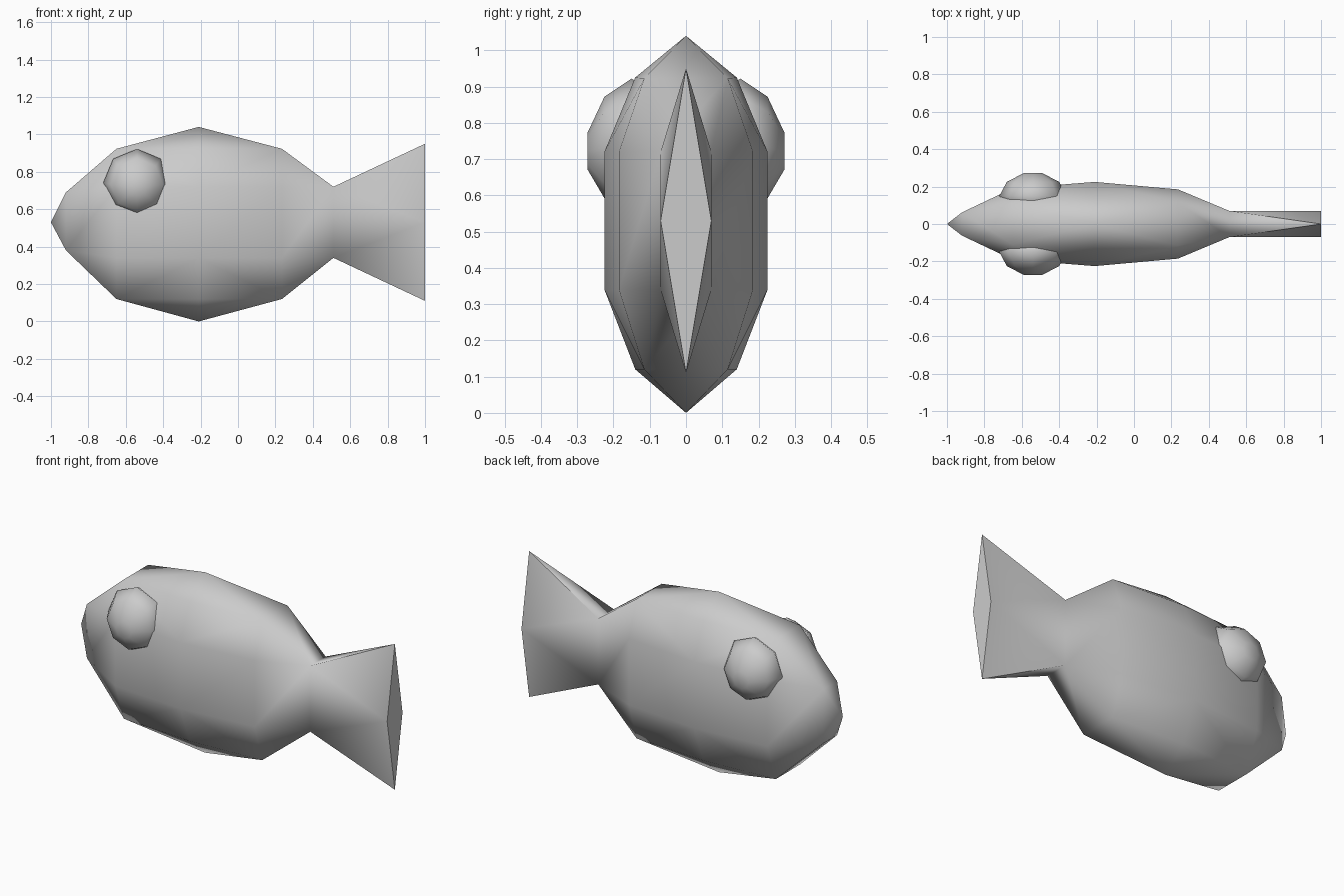
import bpy, bmesh, math

if "Cube" in bpy.data.objects:
    bpy.data.objects.remove(bpy.data.objects["Cube"])


def hull(bm, pts):
    verts = [bm.verts.new(p) for p in pts]
    res = bmesh.ops.convex_hull(bm, input=verts)
    junk = {v for v in res["geom_interior"] + res["geom_unused"]
            if isinstance(v, bmesh.types.BMVert)}
    bmesh.ops.delete(bm, geom=list(junk), context='VERTS')


def finish(name, bm, angle):
    bmesh.ops.recalc_face_normals(bm, faces=bm.faces)
    mesh = bpy.data.meshes.new(name)
    bm.to_mesh(mesh)
    bm.free()
    ob = bpy.data.objects.new(name, mesh)
    bpy.context.collection.objects.link(ob)
    bpy.ops.object.select_all(action='DESELECT')
    ob.select_set(True)
    bpy.context.view_layer.objects.active = ob
    bpy.ops.object.shade_smooth_by_angle(angle=math.radians(angle))


def mirrored(section):
    return [(x, s * y, z) for x, ring in section for y, z in ring
            for s in ((1, -1) if y else (1,))]


# Half cross-sections (y, z) from nose to tail
sections = [
    (-1.0, [(0, .53)]),
    (-.92, [(.062, .69), (.062, .38)]),
    (-.65, [(.11, .923), (.19, .72), (.19, .34), (.11, .12)]),
    (-.21, [(0, 1.04), (.14, .925), (.225, .72), (.225, .34), (.14, .12), (0, 0)]),
    (.235, [(.115, .923), (.185, .72), (.185, .34), (.115, .12)]),
    (.51, [(.07, .72), (.07, .34)]),
    (1.0, [(0, .95), (.07, .53), (0, .11)]),
]

# Body and tail fin, joined at the narrow waist
bm = bmesh.new()
hull(bm, mirrored(sections[:6]))
hull(bm, mirrored(sections[5:]))
waist = [f for f in bm.faces if all(abs(v.co.x - .51) < 1e-4 for v in f.verts)]
bmesh.ops.delete(bm, geom=waist, context='FACES_ONLY')
bmesh.ops.remove_doubles(bm, verts=bm.verts, dist=.001)
finish("fish_body", bm, 75)

# Bulging eight-sided eyes: (radius, outward offset, z shift)
profile = [(.14, -.07, 0), (.18, 0, 0), (.14, .075, -.01), (.05, .122, -.02)]
for side, name in ((-1, "eye_right"), (1, "eye_left")):
    bm = bmesh.new()
    pts = []
    for r, d, dz in profile:
        for i in range(8):
            a = i * math.pi / 4
            pts.append((-.54 + r * math.cos(a), side * (.15 + d),
                        .742 + dz + r * math.sin(a)))
    hull(bm, pts)
    finish(name, bm, 75)
